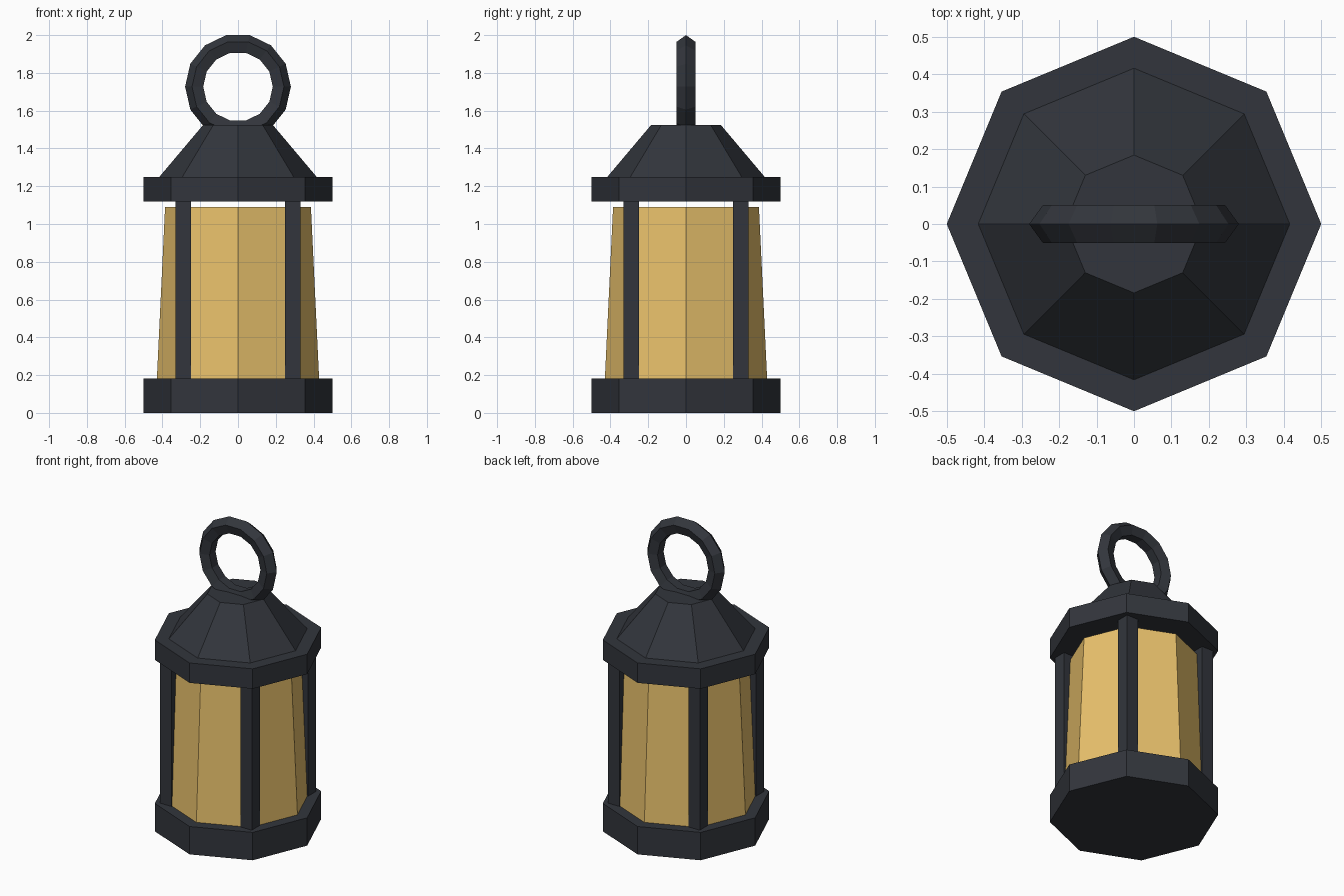
import bpy, math

if "Cube" in bpy.data.objects:
    bpy.data.objects.remove(bpy.data.objects["Cube"])


def material(name, color):
    m = bpy.data.materials.new(name)
    m.diffuse_color = color
    m.use_nodes = True
    m.node_tree.nodes["Principled BSDF"].inputs["Base Color"].default_value = m.diffuse_color
    return m


METAL = material("dark_metal", (0.032, 0.036, 0.045, 1))
GLASS = material("amber_glass", (0.82, 0.54, 0.15, 1))


def finish(name, mat):
    obj = bpy.context.object
    obj.name = name
    obj.data.materials.append(mat)
    return obj


# Eight-sided tapered section, with corners on the x and y axes
def octagon(name, r_low, r_high, z_low, z_high, mat):
    bpy.ops.mesh.primitive_cone_add(vertices=8, radius1=r_low, radius2=r_high,
                                    depth=z_high - z_low,
                                    location=(0, 0, (z_low + z_high) / 2))
    return finish(name, mat)


# Body sections
octagon("base", 0.5, 0.5, 0, 0.182, METAL)
octagon("glass_pane", 0.43, 0.386, 0.17, 1.09, GLASS)
octagon("roof_rim", 0.5, 0.5, 1.12, 1.25, METAL)
octagon("roof", 0.416, 0.184, 1.25, 1.525, METAL)

# Corner posts
for sx, side in ((-1, "left"), (1, "right")):
    for sy, end in ((-1, "front"), (1, "back")):
        bpy.ops.mesh.primitive_cube_add(size=1, location=(sx * 0.29, sy * 0.29, 0.65))
        post = finish(f"{end}_{side}_post", METAL)
        post.scale = (0.083, 0.083, 0.96)

# Carrying ring, upright across the roof
bpy.ops.mesh.primitive_torus_add(major_segments=14, minor_segments=5,
                                 major_radius=0.227, minor_radius=0.053,
                                 location=(0, 0, 1.727),
                                 rotation=(math.pi / 2, 0, 0))
ring = finish("carrying_ring", METAL)
for p in ring.data.polygons:
    p.use_smooth = False
